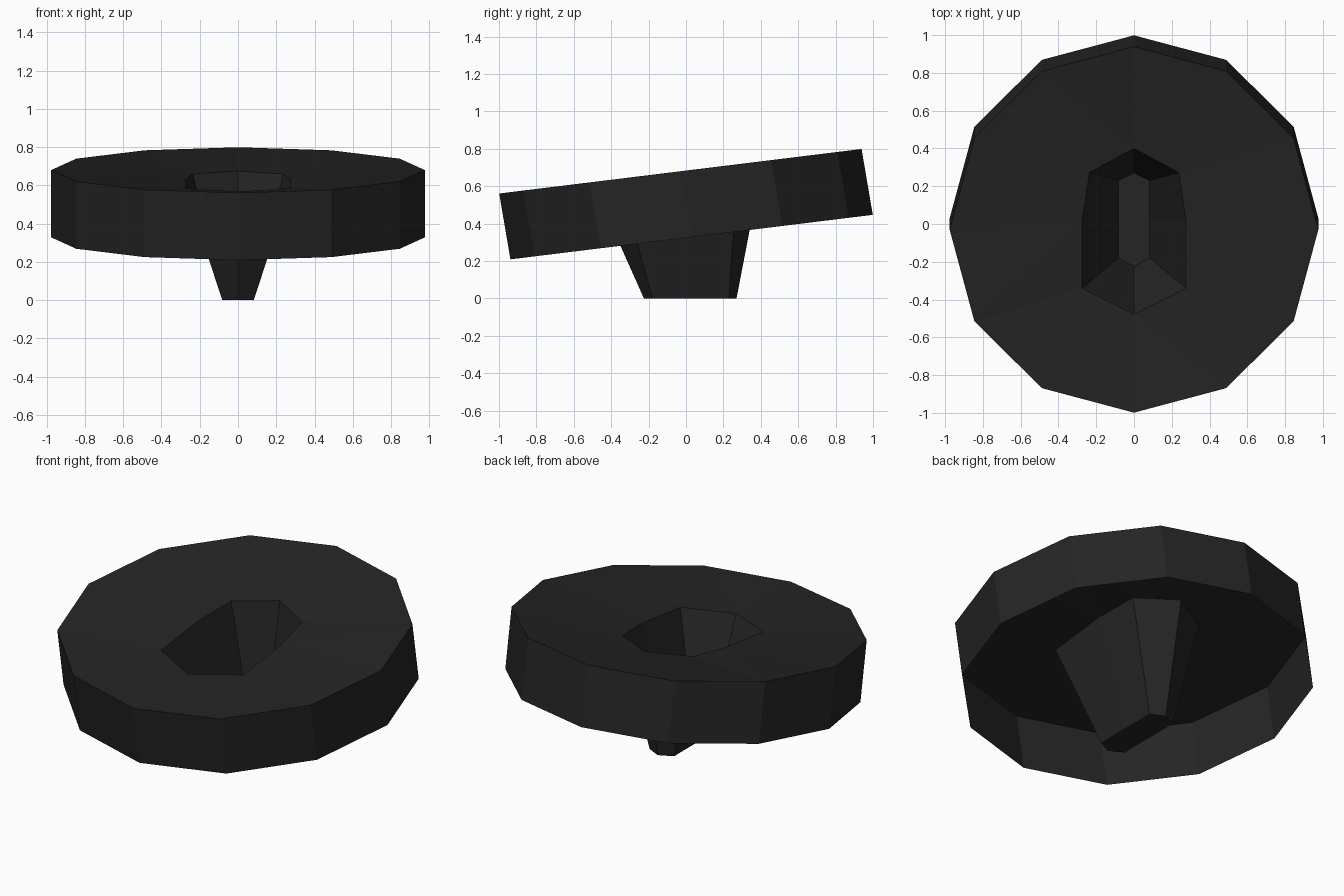
import bpy, math
from mathutils import Vector, Matrix

if "Cube" in bpy.data.objects:
    bpy.data.objects.remove(bpy.data.objects["Cube"])

dark = bpy.data.materials.new("dark charcoal")
dark.diffuse_color = (0.018, 0.018, 0.018, 1)
dark.use_nodes = True
dark.node_tree.nodes["Principled BSDF"].inputs["Base Color"].default_value = dark.diffuse_color

def make(name, verts, faces):
    me = bpy.data.meshes.new(name)
    me.from_pydata(verts, [], faces)
    me.materials.append(dark)
    ob = bpy.data.objects.new(name, me)
    bpy.context.collection.objects.link(ob)
    return ob

def ring(centre, r, n, tilt):
    rot = Matrix.Rotation(tilt, 3, 'X')
    return [Vector(centre) + rot @ Vector((-r * math.sin(2 * math.pi * i / n),
                                          r * math.cos(2 * math.pi * i / n), 0))
            for i in range(n)]

def mirrored(half):
    # half outline, back tip to front tip on the left side
    return half + [(-x, y) for x, y in half[-2:0:-1]]

TILT = math.radians(7)
N = 12
top = ring((0, -0.03, 0.68), 0.976, N, TILT)
bottom = ring((0, 0.03, 0.328), 0.976, N, TILT)

# opening rim sits slightly below the outer rim
hole = [Vector((x, y, 0.626 + 0.1225 * y)) for x, y in
        mirrored([(0, 0.40), (-0.236, 0.272), (-0.275, 0.02), (-0.275, -0.34), (0, -0.478)])]
foot = [Vector((x, y, 0)) for x, y in
        mirrored([(0, 0.27), (-0.082, 0.23), (-0.082, 0.02), (-0.082, -0.18), (0, -0.225)])]
M = len(hole)

# tilted dish: side walls and a top sheet, open underneath
faces = [(i, N + i, N + (i + 1) % N, (i + 1) % N) for i in range(N)]
ang = lambda p: math.atan2(-p.x, p.y) % (2 * math.pi)
ha = [0.0] + [ang(p) for p in hole[1:]] + [2 * math.pi]
i = j = 0
while i < N or j < M:
    a, b = i % N, 2 * N + j % M
    if j == M or (i < N and 2 * math.pi * (i + 0.5) / N <= (ha[j] + ha[j + 1]) / 2):
        faces.append((a, (i + 1) % N, b))
        i += 1
    else:
        faces.append((a, 2 * N + (j + 1) % M, b))
        j += 1
make("tilted_dish", top + bottom + hole, faces)

# tapered socket with a closed floor
faces = [(k, (k + 1) % M, M + (k + 1) % M, M + k) for k in range(M)]
faces.append(tuple(range(M, 2 * M)))
make("tapered_socket", hole + foot, faces)
